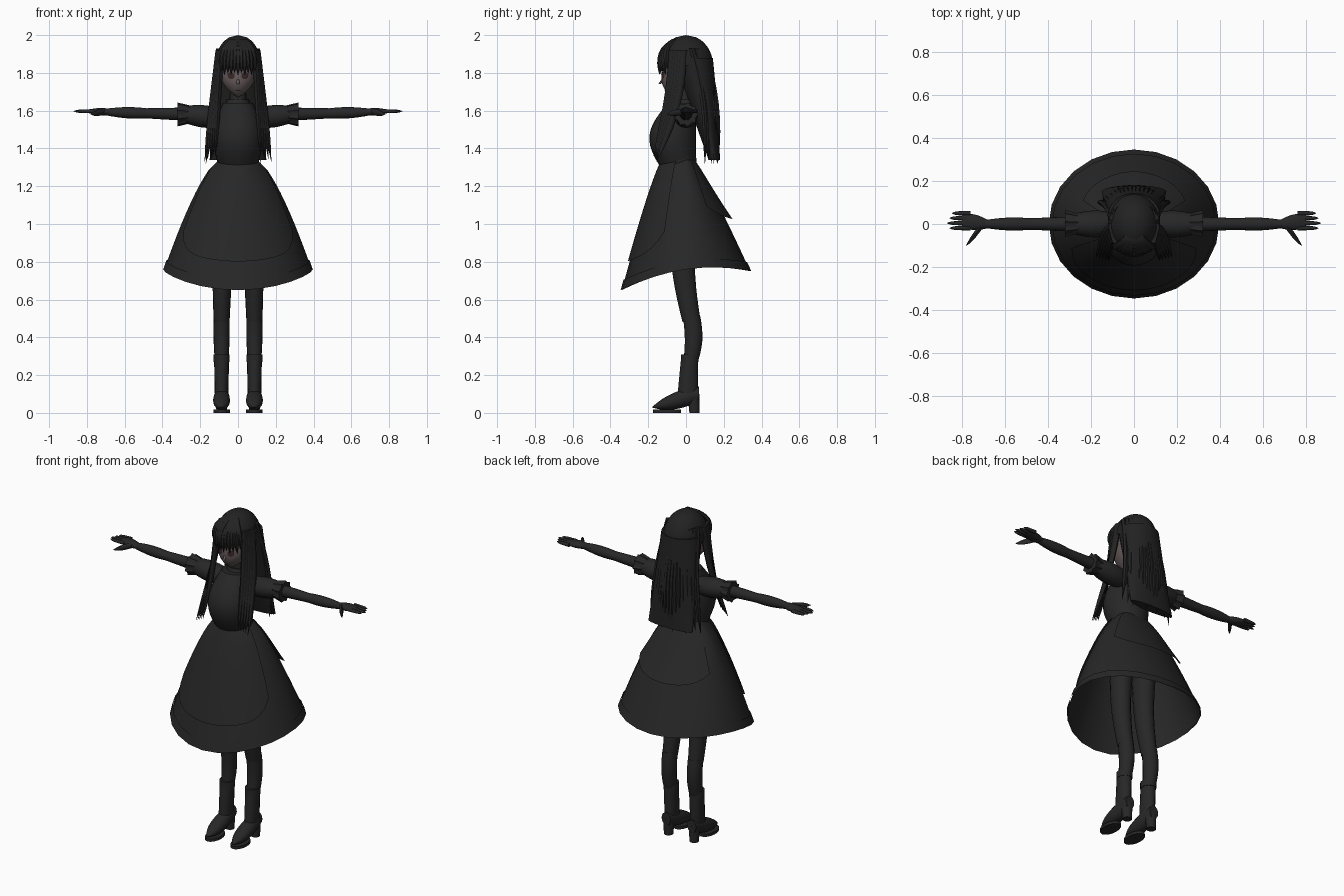
import bpy
import bmesh
from math import sin, cos, pi, radians, sqrt
from mathutils import Vector

if "Cube" in bpy.data.objects:
    bpy.data.objects.remove(bpy.data.objects["Cube"])


def material(name, red, green, blue):
    mat = bpy.data.materials.new(name)
    mat.use_nodes = True
    color = (red, green, blue, 1)
    mat.diffuse_color = color
    shader = mat.node_tree.nodes["Principled BSDF"]
    shader.inputs["Base Color"].default_value = color
    shader.inputs["Roughness"].default_value = .8
    return mat


CLOTH = material("black cloth", .02, .02, .02)
HAIR = material("black hair", .016, .016, .016)
SKIN = material("dusky face", .13, .1, .1)
EYE = material("dark eye", .04, .02, .02)


def limb(bm, start, end, width, axis="z", taper=1, bulge=0, bow=(0, 0, 0),
         flat=1, flat_end=None, tip=None, wave=0, sides=16, steps=8):
    """Bowed, swelling tube whose elliptical rings lie square to the axis."""
    start, end, bow = Vector(start), Vector(end), Vector(bow)
    flat_end = flat if flat_end is None else flat_end
    loops = []
    for step in range(steps + 1):
        t = step / steps
        center = start.lerp(end, t) + bow * sin(pi * t)
        radius = width * (1 + (taper - 1) * t + bulge * sin(pi * t))
        if tip:
            radius *= max(1 - t ** tip, .05)
        ratio = flat + (flat_end - flat) * t
        loop = []
        for k in range(sides):
            angle = 2 * pi * k / sides
            ripple = radius * (1 + wave * (-1) ** k)
            u, v = ripple * cos(angle), ripple * ratio * sin(angle)
            offset = {"x": (0, u, v), "y": (u, 0, v), "z": (u, v, 0)}[axis]
            loop.append(bm.verts.new(center + Vector(offset)))
        loops.append(loop)
    for low, high in zip(loops, loops[1:]):
        for k in range(sides):
            bm.faces.new((low[k - 1], low[k], high[k], high[k - 1]))
    bm.faces.new(loops[0])
    bm.faces.new(loops[-1])


def patch(bm, surface, first, last, columns, rows):
    """Grid over surface(angle, t) with t running from zero to one."""
    span = last - first
    grid = [[bm.verts.new(surface(first + span * i / columns, j / rows))
             for i in range(columns + 1)] for j in range(rows + 1)]
    for near, far in zip(grid, grid[1:]):
        for i in range(columns):
            bm.faces.new((near[i], near[i + 1], far[i + 1], far[i]))


def finish(bm, name, mat, mirror=False):
    bmesh.ops.remove_doubles(bm, verts=bm.verts, dist=.0002)
    bmesh.ops.recalc_face_normals(bm, faces=bm.faces)
    mesh = bpy.data.meshes.new(name)
    bm.to_mesh(mesh)
    bm.free()
    mesh.materials.append(mat)
    obj = bpy.data.objects.new(name, mesh)
    bpy.context.collection.objects.link(obj)
    if mirror:
        obj.modifiers.new("mirror", "MIRROR")
    bpy.ops.object.select_all(action="DESELECT")
    obj.select_set(True)
    bpy.context.view_layer.objects.active = obj
    bpy.ops.object.shade_smooth_by_angle(angle=radians(50))


def part(name, start, end, width, mat=CLOTH, mirror=False, **shape):
    bm = bmesh.new()
    limb(bm, start, end, width, **shape)
    finish(bm, name, mat, mirror)


def sheet(name, surface, first, last, columns, rows, mat=CLOTH, mirror=False):
    bm = bmesh.new()
    patch(bm, surface, first, last, columns, rows)
    finish(bm, name, mat, mirror)


# Torso, collar and waistband
part("bodice", (0, -.04, 1.3), (0, -.02, 1.64), .1, taper=.8, bulge=.4,
     bow=(0, -.04, 0), flat=.95, sides=24, steps=12)
part("neck", (0, 0, 1.62), (0, -.01, 1.74), .05, taper=.7)
part("collar", (0, 0, 1.62), (0, 0, 1.66), .07, taper=.8, wave=.03, sides=24)
part("waistband", (0, -.04, 1.31), (0, -.04, 1.36), .11, flat=.85, sides=24, steps=1)
part("hips", (0, 0, 1), (0, -.03, 1.3), .08, bulge=.6, flat=.8)


# Skirt, hem band, apron and back flap share one flared surface
def skirt(angle, t, lift=0):
    c = cos(angle)
    drop = .58 + .05 * c + .06 * c * c
    front = .12 + .22 * t ** .85
    back = .04 + .3 * t ** .9
    depth = (front if c > 0 else back) + lift
    width = .1 + .29 * t ** .7 + lift
    return Vector((width * sin(angle), -depth * c, 1.34 - drop * t))


def hem_band(angle, t):
    return skirt(angle, 1 - t * .08, .006)


def apron(angle, t):
    return skirt(angle, t * (.78 - .16 * abs(angle / 1.15) ** 6), .01)


def back_flap(angle, t):
    side = abs(angle - pi)
    return skirt(angle, t * (.53 - .1 * side ** 3), .006 + .03 * t * t * (1 - side / 2))


sheet("skirt", skirt, 0, 2 * pi, 24, 10)
sheet("hem_band", hem_band, 0, 2 * pi, 24, 1)
sheet("apron", apron, -1.15, 1.15, 20, 10)
sheet("back_flap", back_flap, pi - 1, pi + 1, 12, 6)

# Puffed sleeves with pointed frills
ARM = 1.58
part("puff_sleeve", (.08, 0, ARM - .02), (.29, 0, ARM), .05, mirror=True,
     axis="x", taper=.9, bulge=.3, flat=.95)
part("sleeve_frill", (.26, 0, ARM), (.32, 0, ARM), .045, mirror=True,
     axis="x", taper=1.3, wave=.1, sides=18, steps=2)

# Arms and hands
HAND = 1.597
part("upper_arm", (.2, 0, ARM), (.49, 0, ARM + .006), .038, mirror=True, axis="x", taper=.7)
part("forearm", (.46, 0, ARM + .005), (.7, 0, HAND - .004), .025, mirror=True,
     axis="x", taper=.7, bulge=.35)
part("palm", (.68, 0, HAND - .004), (.8, .016, HAND), .02, mirror=True,
     axis="x", taper=1.6, bulge=.5, flat=.8, flat_end=.25)
bm = bmesh.new()
for i in range(4):
    y, reach = .05 - .023 * i, .87 - .012 * abs(i - 2)
    limb(bm, (.76, y, HAND), (reach, y, HAND), .011, axis="x", taper=.8, tip=8, sides=8)
limb(bm, (.7, 0, HAND), (.78, -.1, HAND - .015), .015, axis="x", bulge=.2, tip=5, sides=8)
finish(bm, "fingers", CLOTH, mirror=True)

# Legs
LEG = .087
part("thigh", (.08, 0, 1.1), (LEG, .03, .48), .066, mirror=True,
     taper=.64, bow=(0, -.03, 0), flat=1.15, steps=10)
part("calf", (LEG, .03, .51), (LEG, .02, .25), .042, mirror=True,
     taper=.8, bulge=.1, bow=(0, .015, 0), flat=1.1)

# Heeled boots
part("boot_shaft", (LEG, .02, .31), (LEG, .01, .1), .04, mirror=True,
     taper=.9, flat=1.1, flat_end=1.5)
part("boot_cuff", (LEG, .02, .27), (LEG, .02, .31), .043, mirror=True, flat=1.1, steps=1)
part("boot_foot", (LEG, .07, .1), (LEG, -.18, .03), .03, mirror=True,
     axis="y", bulge=.5, flat=1.3, flat_end=.7, tip=8, steps=16)
part("boot_heel", (LEG, .045, 0), (LEG, .04, .1), .027, mirror=True, taper=1.2)
part("boot_sole", (LEG, -.1, 0), (LEG, -.1, .017), .044, mirror=True, flat=1.7, steps=1)


# Face, with the eyes and mouth as thin plates on its surface
def face(angle, t, lift=0):
    radius = .1 * (1 - t ** 4) + lift
    return Vector((radius * sin(angle), -.07 * t - radius * cos(angle), 1.9 - .23 * t))


def eye(angle, t):
    lid = .16 * sin((angle - .1) * pi / .6)
    return face(angle, .5 + lid * (t - .5), .003)


def mouth(angle, t):
    return face(angle, .83 + .02 * t, .003)


sheet("face", face, 0, 2 * pi, 28, 16, SKIN)
sheet("eye", eye, .2, .6, 8, 2, EYE, mirror=True)
sheet("mouth", mouth, -.25, .25, 6, 1, EYE)
part("nose", (0, -.12, 1.77), (0, -.14, 1.74), .007, SKIN, sides=8, steps=4)


# Hair cap and the long fall behind
def hair_cap(angle, t):
    ring = sqrt(1 - t * t)
    return Vector((.122 * ring * sin(angle), -.143 * ring * cos(angle), 1.84 + .16 * t))


sheet("hair_cap", hair_cap, 0, 2 * pi, 28, 14, HAIR)
part("hair_fall", (0, .04, 1.88), (0, .15, 1.34), .12, HAIR,
     taper=1.25, flat=.85, flat_end=.2, sides=28)

# Strands that break up the back of the hair
bm = bmesh.new()
for i in range(15):
    u = i / 7 - 1
    curve = .07 * u * u
    limb(bm, (u * .1, .1 - curve, 1.93), (u * .17, .17 - curve, 1.32 + .02 * (i % 3)), .016,
         bow=(0, .025, 0), tip=6, sides=6)
finish(bm, "back_strands", HAIR)

# Fringe over the brow
bm = bmesh.new()
for i in range(11):
    u = i / 5 - 1
    limb(bm, (u * .03, -.06, 1.98), (u * .09, .05 * u * u - .14, 1.8 - .01 * (i % 2)), .016,
         bow=(u * .02, -.03, .02), tip=6, sides=6)
finish(bm, "fringe", HAIR)

# Long locks hanging in front of the shoulders
bm = bmesh.new()
for i in range(5):
    spread = i * .014
    limb(bm, (.09 + spread / 4, spread - .07, 1.92), (.12 + spread, spread / 4 - .17, 1.36 - spread / 2),
         .015, bow=(0, .02 + spread / 4, 0), flat=1.4, tip=5, sides=8, steps=10)
finish(bm, "front_locks", HAIR, mirror=True)
